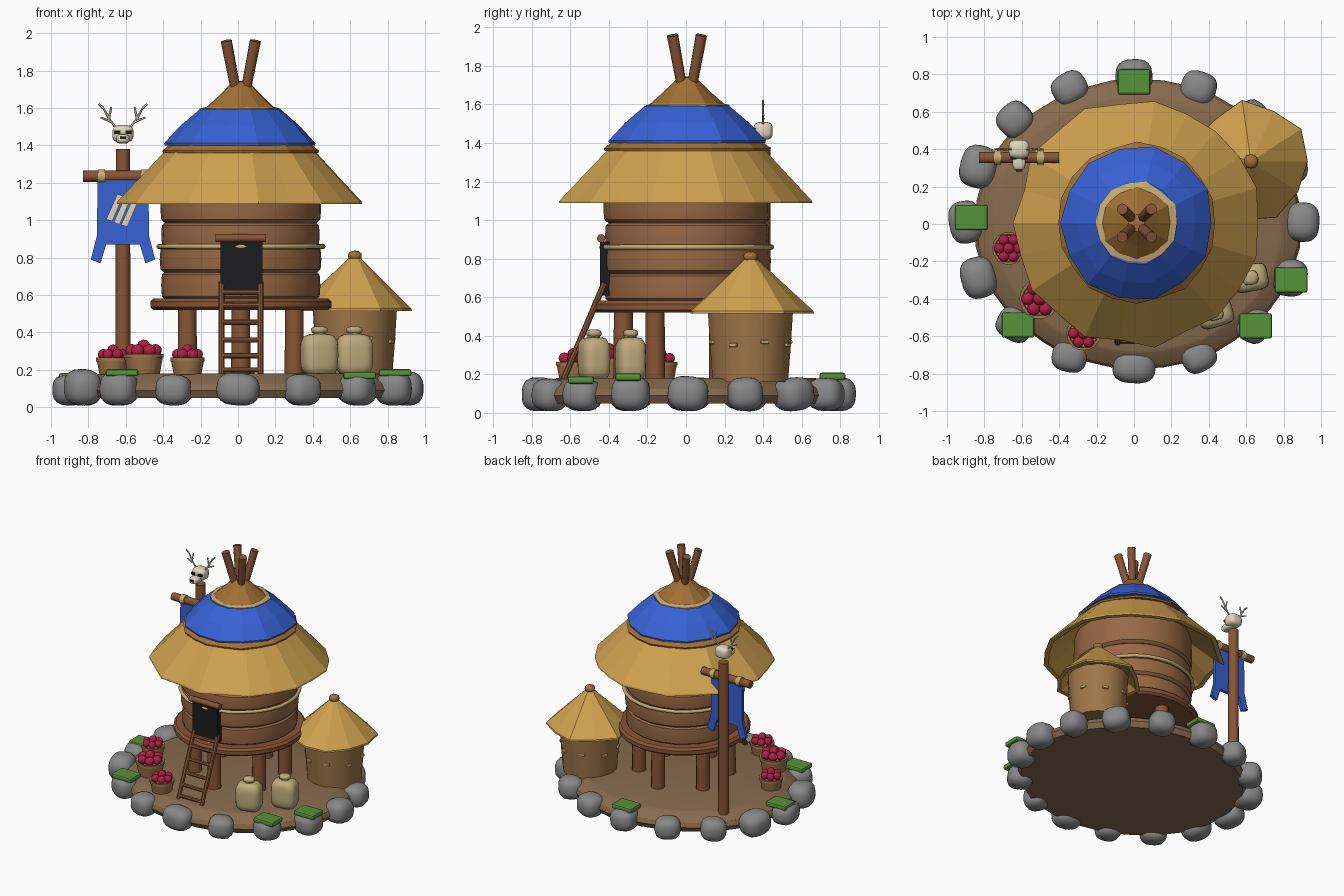
import bpy, bmesh, math, random
from mathutils import Vector, Matrix

if "Cube" in bpy.data.objects:
    bpy.data.objects.remove(bpy.data.objects["Cube"])

random.seed(4)

def mat(name, r, g, b):
    m = bpy.data.materials.new(name)
    m.diffuse_color = [(c / 255) ** 2.2 for c in (r, g, b)] + [1]
    m.use_nodes = True
    m.node_tree.nodes["Principled BSDF"].inputs["Base Color"].default_value = m.diffuse_color
    return m

WOOD = mat("wood", 135, 86, 56)
WALL = mat("wall_wood", 150, 104, 70)
EARTH = mat("earth", 134, 106, 78)
THATCH = mat("thatch", 206, 160, 80)
THATCH_DARK = mat("thatch_dark", 160, 112, 56)
CLAY = mat("clay", 158, 118, 74)
BLUE = mat("blue_cloth", 58, 98, 212)
STONE = mat("stone", 135, 135, 135)
MOSS = mat("moss", 88, 146, 60)
BERRY = mat("berry", 176, 36, 70)
BONE = mat("bone", 224, 214, 188)
ROPE = mat("rope", 200, 172, 112)
SACK = mat("sack", 192, 170, 124)
DARK = mat("dark", 34, 34, 36)

def finish(name, bm, material, smooth=None):
    bmesh.ops.remove_doubles(bm, verts=bm.verts, dist=1e-5)
    bmesh.ops.recalc_face_normals(bm, faces=bm.faces)
    me = bpy.data.meshes.new(name)
    bm.to_mesh(me)
    bm.free()
    me.materials.append(material)
    if smooth:
        me.shade_smooth()
        me.set_sharp_from_angle(angle=math.radians(smooth))
    ob = bpy.data.objects.new(name, me)
    bpy.context.collection.objects.link(ob)
    return ob

def lathe(name, prof, n, material, at=(0, 0), jitter=0, sy=1, smooth=None, loop=False):
    bm = bmesh.new()
    rows = []
    for k in range(n):
        a = 2 * math.pi * k / n
        f = 1 + jitter * (random.uniform(-.4, .6) if k % 2 else random.uniform(-1, 0))
        rows.append([bm.verts.new((at[0] + r * f * math.cos(a), at[1] + r * f * sy * math.sin(a), z))
                     for r, z in prof])
    m = len(prof)
    for k in range(n):
        A, B = rows[k], rows[(k + 1) % n]
        for i in range(m if loop else m - 1):
            j = (i + 1) % m
            bm.faces.new((A[i], B[i], B[j], A[j]))
    return finish(name, bm, material, smooth)

def rod(name, p, q, r, material, n=12, r2=None):
    p, q = Vector(p), Vector(q)
    bm = bmesh.new()
    M = Matrix.Translation((p + q) / 2) @ (q - p).to_track_quat('Z', 'Y').to_matrix().to_4x4()
    bmesh.ops.create_cone(bm, cap_ends=True, segments=n, radius1=r, radius2=r2 or r,
                          depth=(q - p).length, matrix=M)
    return finish(name, bm, material, 40)

def blob(name, at, dims, material, power=2.0, rot=0, tilt=0, sub=3):
    # rounded box: a sphere pushed towards a cube by the power
    bm = bmesh.new()
    bmesh.ops.create_icosphere(bm, subdivisions=sub, radius=1)
    R = Matrix.Rotation(rot, 3, 'Z') @ Matrix.Rotation(tilt, 3, 'X')
    for v in bm.verts:
        s = sum(abs(c) ** power for c in v.co) ** (-1 / power)
        v.co = Vector(at) + R @ Vector([c * s * d / 2 for c, d in zip(v.co, dims)])
    return finish(name, bm, material, 60)

def box(name, at, dims, material, bevel=0.0, rot=0):
    bm = bmesh.new()
    M = Matrix.Translation(at) @ Matrix.Rotation(rot, 4, 'Z') @ Matrix.Diagonal((*dims, 1))
    bmesh.ops.create_cube(bm, size=1, matrix=M)
    if bevel:
        bmesh.ops.bevel(bm, geom=bm.edges[:], offset=bevel, segments=2, profile=.5, affect='EDGES')
    return finish(name, bm, material)

def prism(name, pts, y0, y1, material):
    bm = bmesh.new()
    f = bm.faces.new([bm.verts.new((x, y0, z)) for x, z in pts])
    ext = bmesh.ops.extrude_face_region(bm, geom=[f])["geom"]
    bmesh.ops.translate(bm, vec=(0, y1 - y0, 0), verts=[v for v in ext if isinstance(v, bmesh.types.BMVert)])
    return finish(name, bm, material)

# earth mound
lathe("ground", [(0, .05), (.85, .05), (.875, .09), (.86, .125), (.78, .175), (.76, .18), (0, .18)],
      40, EARTH, (.02, 0), .01, .89, 30)

# stone ring
for i in range(16):
    a = 2 * math.pi * i / 16
    h = random.uniform(.165, .195)
    blob("stone_%d" % i, (.9 * math.cos(a), .775 * math.sin(a) + .01, .01 + h / 2),
         (random.uniform(.17, .2), random.uniform(.18, .23), h), STONE, 2.8,
         a + random.uniform(-.3, .3), random.uniform(-.12, .12))

# moss patches
for i, (x, y, z) in enumerate([(0, .76, .19), (-.87, .035, .165), (-.62, -.54, .185),
                               (.65, -.545, .17), (.84, -.3, .185)]):
    box("moss_%d" % i, (x, y, z), (.175, .135, .038), MOSS, .012)

# stilts and platform of the main hut
C = (.015, .005)
for i in range(6):
    a = math.radians(30 + 60 * i)
    x, y = C[0] + .33 * math.cos(a), C[1] + .33 * math.sin(a)
    rod("stilt_%d" % i, (x, y, .16), (x, y, .54), .052, WOOD, 12, .049)
lathe("platform", [(0, .52), (.47, .52), (.487, .535), (.487, .565), (.47, .582), (0, .582)],
      28, WOOD, C, .008, 1, 35)

# wall courses and the rope around them
for i, (z0, z1, r) in enumerate([(.575, .727, .422), (.72, .862, .43), (.855, .99, .422), (.985, 1.3, .428)]):
    e = .018
    lathe("wall_course_%d" % i, [(0, z0), (r - .02, z0), (r, z0 + e), (r + .004, (z0 + min(z1, 1.1)) / 2),
          (r, z1 - e), (r - .02, z1), (0, z1)], 28, WALL, C, .01, 1, 35)
lathe("wall_rope", [(.44 + .014 * math.cos(t * math.pi / 4), .86 + .014 * math.sin(t * math.pi / 4))
                    for t in range(8)], 28, ROPE, C, .012, 1, 60, True)

# door and lintel
box("door", (.018, -.42, .75), (.225, .05, .28), DARK)
rod("lintel", (-.12, -.44, .905), (.15, -.44, .905), .022, WOOD)

# ladder
for x in (-.088, .12):
    rod("ladder_rail", (x, -.635, .175), (x, -.425, .67), .016, WOOD, 8)
for z in (.2, .275, .36, .455, .545, .615):
    y = -.635 + (z - .175) * .21 / .495
    rod("ladder_rung", (-.1, y, z), (.13, y, z), .014, WOOD, 8)

# main roof layers
lathe("roof_lower", [(0, 1.27), (.38, 1.27), (.62, 1.088), (.655, 1.088), (.652, 1.1), (.40, 1.37), (0, 1.42)],
      22, THATCH, C, .05)
lathe("roof_middle", [(0, 1.36), (.425, 1.36), (.428, 1.372), (.37, 1.42), (.2, 1.57), (0, 1.57)],
      20, THATCH_DARK, C, .035)
lathe("roof_cloth", [(0, 1.40), (.41, 1.40), (.412, 1.412), (.325, 1.505), (.222, 1.592), (0, 1.592)],
      14, BLUE, C, .035)
lathe("roof_collar", [(0, 1.58), (.222, 1.58), (.222, 1.597), (.19, 1.605), (0, 1.605)], 14, ROPE, C, .06)
lathe("roof_cap", [(0, 1.59), (.198, 1.595), (.12, 1.665), (.045, 1.74), (0, 1.745)], 12, THATCH_DARK, C, .05)
for sx in (-1, 1):
    for sy in (-1, 1):
        rod("roof_pole", (C[0] + sx * .02, C[1] + sy * .02, 1.66),
            (C[0] + sx * .078, C[1] + sy * .075, 1.96), .026, WOOD, 10, .03)

# small side hut
S = (.625, .335)
lathe("side_hut_wall", [(0, .16), (.2, .16), (.215, .35), (.227, .54), (0, .54)], 14, CLAY, S, .02, 1, 30)
lathe("side_hut_roof", [(0, .6), (.19, .59), (.29, .515), (.32, .515), (.318, .528), (.03, .8), (0, .8)],
      11, THATCH, S, .08)
blob("side_hut_knob", (*S, .81), (.075, .075, .055), THATCH_DARK, 2.5, sub=2)
for i in range(8):
    a = math.radians(20 + 45 * i)
    box("side_hut_straw", (S[0] + .213 * math.cos(a), S[1] + .213 * math.sin(a), .36 + .008 * (-1) ** i),
        (.022, .045, .02), ROPE, .005, a)

# sacks
for x, y, rot in ((.435, -.478, .3), (.622, -.288, .2)):
    blob("sack_body", (x, y, .28), (.19, .145, .225), SACK, 4.5, rot)
    rod("sack_neck", (x, y, .37), (x, y, .41), .032, ROPE)
    blob("sack_top", (x, y, .413), (.085, .075, .04), SACK, 3.5, rot, sub=2)

# berry baskets
for x, y, r, h in ((-.67, -.13, .088, .09), (-.505, -.4, .108, .11), (-.27, -.585, .092, .09)):
    z = .175 + h
    lathe("basket", [(0, .175), (r * .8, .175), (r * .95, z - .02), (r, z - .02), (r, z), (r * .85, z),
                     (r * .8, z - .02), (0, z - .02)], 14, CLAY, (x, y), 0, 1, 30)
    for k in range(7):
        a, q = k * math.pi / 3, (0 if k == 6 else r * .58)
        blob("berry", (x + q * math.cos(a), y + q * math.sin(a), z + (.042 if k == 6 else .018)),
             (r * .66,) * 3, BERRY, sub=2)

# banner pole
X = -.615
rod("banner_pole", (X, .4, .16), (X, .4, 1.38), .04, WOOD, 12, .038)
rod("banner_crossbar", (-.83, .355, 1.235), (-.4, .355, 1.235), .03, WOOD)
for x in (-.73, -.5):
    rod("crossbar_lashing", (x - .018, .355, 1.235), (x + .018, .355, 1.235), .037, ROPE)
prism("banner", [(X + dx, z) for dx, z in [(-.135, 1.22), (.135, 1.22), (.14, .915), (.172, .79), (.12, .77),
      (.09, .87), (-.09, .87), (-.12, .77), (-.172, .79), (-.14, .915)]], .335, .36, BLUE)
for x, z in ((-.66, 1.07), (-.62, 1.053), (-.58, 1.04)):
    prism("banner_stripe", [(x - .045, z - .065), (x - .012, z - .075), (x + .045, z + .06), (x + .015, z + .07)],
          .325, .34, BONE)

# antlered skull
blob("skull", (X, .4, 1.463), (.112, .1, .092), BONE, 3.5)
blob("skull_snout", (X, .345, 1.435), (.07, .115, .05), BONE, 3.5)
box("skull_nose", (X, .288, 1.442), (.03, .012, .014), DARK)
for s in (-1, 1):
    box("skull_eye", (X + s * .03, .352, 1.47), (.032, .016, .018), DARK)
    for p, q in (((.035, 1.49), (.075, 1.545)), ((.075, 1.545), (.105, 1.6)), ((.105, 1.6), (.13, 1.622)),
                 ((.075, 1.545), (.062, 1.605)), ((.06, 1.525), (.12, 1.55))):
        rod("antler", (X + s * p[0], .4, p[1]), (X + s * q[0], .4, q[1]), .007, BONE, 6, .005)
